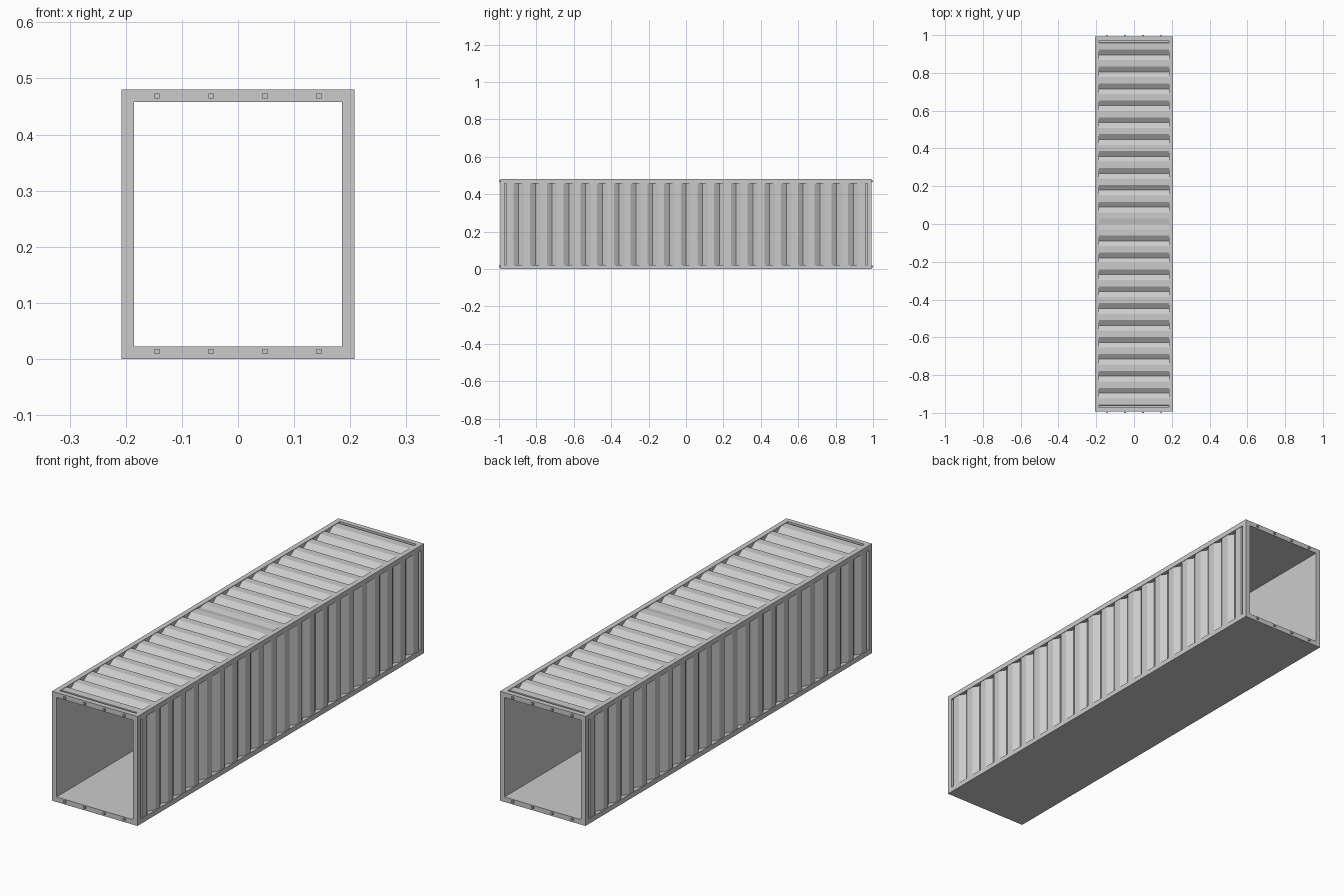
import bpy
import bmesh
from mathutils import Vector

if "Cube" in bpy.data.objects:
    bpy.data.objects.remove(bpy.data.objects["Cube"], do_unlink=True)

W, L, H = 0.2075, 0.993, 0.48     # half width, half length, height
T = 0.022                         # frame thickness
PITCH, COUNT = 0.0895, 10         # grooves each way from the middle
RIDGE, BASE = 0.020, 0.002        # panel levels above the inner wall
SLOPE = 0.028                     # run of each groove side

steel = bpy.data.materials.new("grey_steel")
steel.use_nodes = True
grey = (0.6, 0.6, 0.6, 1)
steel.diffuse_color = grey
steel.node_tree.nodes["Principled BSDF"].inputs["Base Color"].default_value = grey


def finish(name, bm):
    bmesh.ops.recalc_face_normals(bm, faces=bm.faces)
    mesh = bpy.data.meshes.new(name)
    bm.to_mesh(mesh)
    bm.free()
    mesh.materials.append(steel)
    obj = bpy.data.objects.new(name, mesh)
    bpy.context.collection.objects.link(obj)
    return obj


def box(name, lo, hi):
    bm = bmesh.new()
    bmesh.ops.create_cube(bm, size=1)
    for v in bm.verts:
        v.co = Vector([a + (b - a) * (c + 0.5) for a, b, c in zip(lo, hi, v.co)])
    return finish(name, bm)


def groove_profile(shallow_middle):
    """Closed outline of a grooved panel as (y, height) points."""
    end = L - T
    edge = end - 0.012
    pts = [(-end, 0), (-end, BASE), (-edge - 0.002, BASE), (-edge, RIDGE)]
    for i in range(-COUNT, COUNT + 1):
        y = i * PITCH
        low = RIDGE - 0.005 if shallow_middle and i == 0 else BASE
        pts += [(y - SLOPE, RIDGE), (y, low), (y + SLOPE, RIDGE)]
    pts += [(edge, RIDGE), (edge + 0.002, BASE), (end, BASE), (end, 0)]
    return pts


def grooved_panel(name, origin, out, across, width, shallow_middle=False):
    """Extrude the groove outline across the panel, standing out from origin."""
    bm = bmesh.new()
    origin, out, across = Vector(origin), Vector(out), Vector(across)
    verts = [bm.verts.new(origin + Vector((0, y, 0)) + out * h)
             for y, h in groove_profile(shallow_middle)]
    face = bm.faces.new(verts)
    moved = bmesh.ops.extrude_face_region(bm, geom=[face])["geom"]
    bmesh.ops.translate(bm, vec=across * width,
                        verts=[v for v in moved if isinstance(v, bmesh.types.BMVert)])
    return finish(name, bm)


# Floor slab and roof rails
box("floor", (-W, -L, 0), (W, L, T))
for side, s in (("left", 1), ("right", -1)):
    x0, x1 = sorted((s * (W - T), s * W))
    box(side + "_roof_rail", (x0, -L, H - T), (x1, L, H))
    grooved_panel(side + "_wall", (s * (W - T), 0, T), (s, 0, 0), (0, 0, 1), H - 2 * T)
    # Corner posts
    for end, e in (("front", -1), ("back", 1)):
        y0, y1 = sorted((e * (L - T), e * L))
        box(f"{end}_{side}_post", (x0, y0, T), (x1, y1, H - T))

# Roof panel
grooved_panel("roof", (-W + T, 0, H - T), (0, 0, 1), (1, 0, 0), 2 * (W - T), True)

# End headers and the small pegs above and below each opening
for end, e in (("front", -1), ("back", 1)):
    y0, y1 = sorted((e * (L - T), e * L))
    box(end + "_header", (-W + T, y0, H - T), (W - T, y1, H))
    y0, y1 = sorted((e * (L - 0.002), e))
    for level, z in (("lower", 0.013), ("upper", 0.469)):
        for i in range(4):
            x = (i - 1.5) * 0.096
            r = 0.0045
            box(f"{end}_{level}_peg_{i + 1}", (x - r, y0, z - r), (x + r, y1, z + r))
